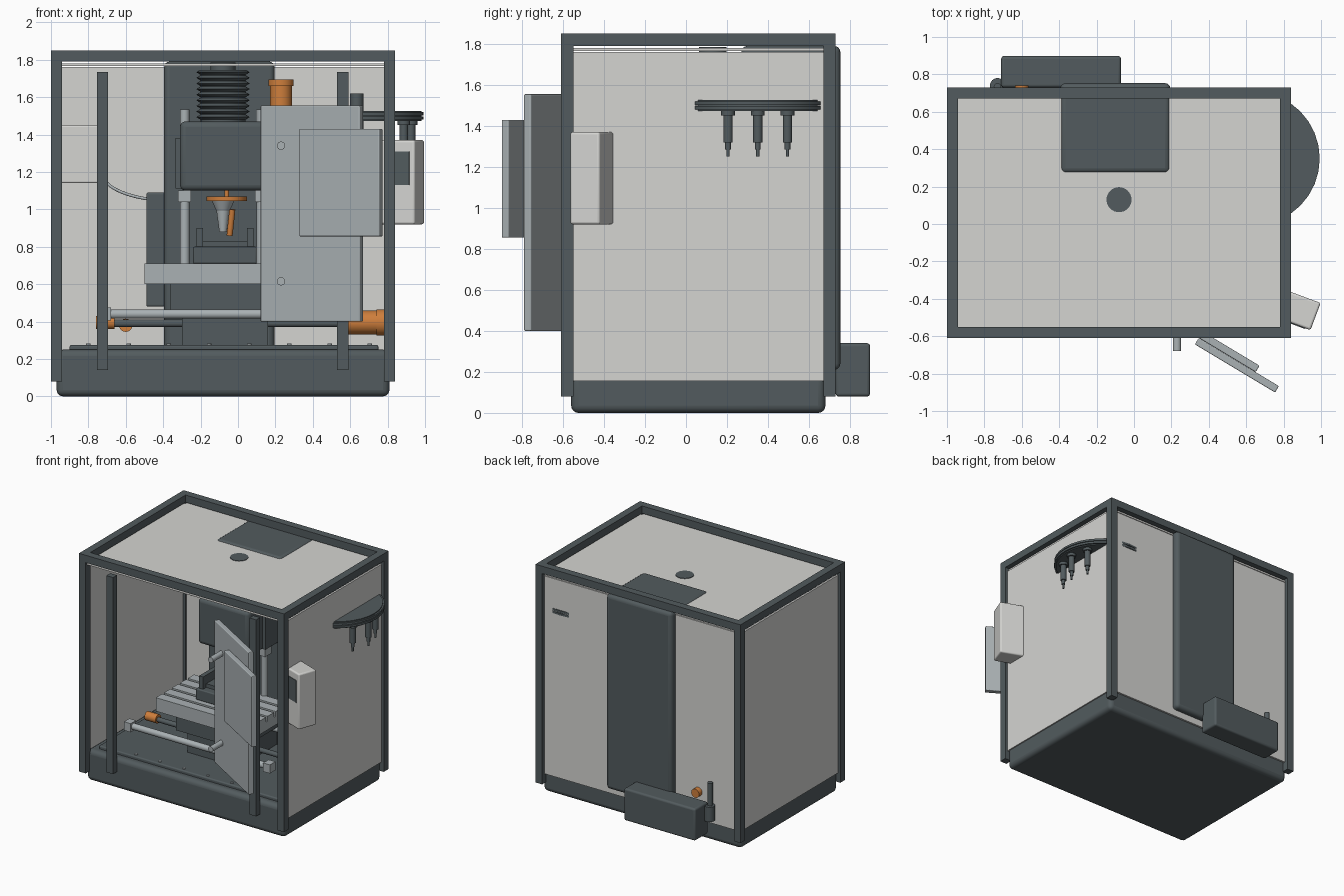
import bpy, math
from mathutils import Vector

if "Cube" in bpy.data.objects:
    bpy.data.objects.remove(bpy.data.objects["Cube"])


def material(name, rgb):
    m = bpy.data.materials.new(name)
    m.use_nodes = True
    m.diffuse_color = (*rgb, 1)
    m.node_tree.nodes["Principled BSDF"].inputs["Base Color"].default_value = (*rgb, 1)
    return m


DARK = material("dark slate", (0.085, 0.105, 0.112))
PANEL = material("panel off white", (0.66, 0.66, 0.64))
METAL = material("machined grey", (0.40, 0.44, 0.455))
ORANGE = material("motor orange", (0.62, 0.21, 0.045))


def finish(name, mat):
    ob = bpy.context.object
    ob.name = ob.data.name = name
    ob.data.materials.append(mat)
    return ob


def box(name, mat, x, y, z, bevel=0, turn=0):
    """Box from (min, max) ranges, optionally rounded and turned about z."""
    spans = (x, y, z)
    bpy.ops.mesh.primitive_cube_add(size=1, location=[sum(s) / 2 for s in spans])
    ob = finish(name, mat)
    ob.scale = [s[1] - s[0] for s in spans]
    bpy.ops.object.transform_apply(location=False, rotation=False, scale=True)
    ob.rotation_euler.z = math.radians(turn)
    if bevel:
        mod = ob.modifiers.new("rounding", "BEVEL")
        mod.width, mod.segments = bevel, 4
        bpy.ops.object.shade_smooth_by_angle()
    return ob


def rod(name, mat, a, b, r, r2=None):
    """Cylinder or cone between two points."""
    a, b = Vector(a), Vector(b)
    bpy.ops.mesh.primitive_cone_add(vertices=32, radius1=r, radius2=r if r2 is None else r2,
                                    depth=(b - a).length, location=(a + b) / 2)
    ob = finish(name, mat)
    ob.rotation_euler = (b - a).to_track_quat("Z", "Y").to_euler()
    bpy.ops.object.shade_smooth_by_angle()
    return ob


def upright(name, mat, x, y, z0, z1, r, r2=None):
    return rod(name, mat, (x, y, z0), (x, y, z1), r, r2)


# Enclosure frame
for x in ((-1, -0.94), (0.78, 0.84)):
    for y in ((-0.61, -0.55), (0.67, 0.73)):
        box("frame_post", DARK, x, y, (0.08, 1.79))
    box("frame_side_beam", DARK, x, (-0.55, 0.67), (1.79, 1.85))
for y in ((-0.61, -0.55), (0.67, 0.73)):
    box("frame_cross_beam", DARK, (-1, 0.84), y, (1.79, 1.85))
for x in (-0.725, 0.56):
    box("door_post", DARK, (x - 0.03, x + 0.03), (-0.61, -0.56), (0.14, 1.735))

# Panels
box("left_panel", PANEL, (0.805, 0.82), (-0.56, 0.69), (0.155, 1.76))
box("right_panel", PANEL, (-0.98, -0.965), (-0.56, 0.69), (0.155, 1.76))
box("back_panel", PANEL, (-0.97, 0.81), (0.685, 0.70), (0.155, 1.76))
box("roof_panel", PANEL, (-0.97, 0.81), (-0.59, 0.70), (1.765, 1.78))

# Base and chip tray
box("base", DARK, (-0.97, 0.81), (-0.56, 0.68), (0, 0.25), 0.035)
box("chip_tray", DARK, (-0.90, 0.75), (-0.50, 0.60), (0.24, 0.275), 0.01)
for i in range(8):
    upright("tray_bolt", METAL, -0.80 + i * 0.215, -0.47, 0.27, 0.282, 0.012)

# Column, rear tank and pump
box("column", DARK, (-0.395, 0.195), (0.27, 0.753), (0.21, 1.79), 0.03)
box("column_saddle", DARK, (-0.49, 0.33), (0.32, 0.60), (0.48, 1.09), 0.01)
box("coolant_tank", DARK, (-0.71, -0.07), (0.73, 0.898), (0.08, 0.34), 0.015)
upright("pump_body", DARK, -0.73, 0.74, 0.20, 0.32, 0.04)
upright("pump_stem", DARK, -0.73, 0.733, 0.32, 0.50, 0.02)
rod("coolant_motor", ORANGE, (-0.60, 0.50, 0.38), (-0.60, 0.74, 0.38), 0.035)

# Spindle head, bellows and nose
SX, SY = -0.08, 0.13
box("spindle_head", DARK, (-0.31, 0.15), (-0.08, 0.36), (1.10, 1.47), 0.03)
box("head_plate", DARK, (-0.335, 0.175), (0.10, 0.28), (1.11, 1.38))
upright("bellows_core", DARK, SX, SY, 1.45, 1.74, 0.12)
for i in range(9):
    z = 1.48 + i * 0.03
    upright("bellows_fold_lower", DARK, SX, SY, z, z + 0.013, 0.122, 0.143)
    upright("bellows_fold_upper", DARK, SX, SY, z + 0.013, z + 0.026, 0.143, 0.122)
upright("bellows_cap", DARK, SX, SY, 1.72, 1.784, 0.067)
upright("drawbar_disc", ORANGE, SX + 0.02, SY, 1.045, 1.068, 0.108)
upright("drawbar_pin", ORANGE, SX + 0.02, SY, 1.06, 1.11, 0.012)
upright("spindle_nose", METAL, SX, SY, 0.98, 1.045, 0.03, 0.06)
upright("tool_collet", METAL, SX, SY, 0.88, 0.99, 0.02, 0.035)
rod("coolant_nozzle", ORANGE, (-0.03, 0.08, 1.0), (-0.045, 0.10, 0.86), 0.016)
for x in (-0.285, 0.125):
    upright("guide_rod", METAL, x, 0.16, 0.70, 1.06, 0.026)
    box("guide_block", METAL, (x - 0.035, x + 0.035), (0.12, 0.20), (1.04, 1.10))
    upright("guide_rod_top", METAL, x, 0.24, 1.40, 1.535, 0.025)
upright("z_motor", ORANGE, 0.23, 0.20, 1.45, 1.66, 0.058)
upright("z_motor_cap", ORANGE, 0.23, 0.20, 1.66, 1.695, 0.068)

# Slotted table: a slab with raised strips
box("table_bed", METAL, (-0.50, 0.36), (-0.34, 0.15), (0.60, 0.67))
for i in range(5):
    y = -0.34 + i * 0.1025
    box("table_strip", METAL, (-0.50, 0.36), (y, y + 0.08), (0.665, 0.71))
box("saddle", DARK, (-0.36, 0.22), (-0.28, 0.30), (0.46, 0.605))
box("y_carriage", DARK, (-0.30, 0.16), (-0.22, 0.30), (0.27, 0.47))

# Vise
box("vise_bed", DARK, (-0.24, 0.10), (-0.20, 0.08), (0.71, 0.80), 0.008)
box("vise_block", DARK, (-0.20, 0.06), (-0.14, 0.04), (0.78, 0.83))
for x in (-0.205, 0.065):
    box("vise_jaw", DARK, (x - 0.018, x + 0.018), (-0.18, 0.06), (0.79, 0.90))

# Horizontal guide bars and drive screw
for y in (-0.37, 0.20):
    rod("guide_bar", METAL, (-0.70, y, 0.44), (0.55, y, 0.44), 0.025)
    for x in (-0.71, 0.54):
        box("bar_block", METAL, (x - 0.03, x + 0.03), (y - 0.035, y + 0.035), (0.405, 0.475))
rod("drive_screw", DARK, (-0.70, -0.08, 0.39), (0.60, -0.08, 0.39), 0.02)
rod("screw_bearing", ORANGE, (-0.76, -0.08, 0.395), (-0.66, -0.08, 0.395), 0.035)
box("screw_nut", ORANGE, (-0.23, 0.07), (-0.13, -0.03), (0.375, 0.41))
rod("x_motor", ORANGE, (0.59, -0.08, 0.395), (0.76, -0.08, 0.395), 0.063)
rod("x_motor_cap", ORANGE, (0.74, -0.08, 0.395), (0.785, -0.08, 0.395), 0.07)

# Tool carousel
CX, CY = 0.635, 0.35
upright("carousel_core", DARK, CX, CY, 1.472, 1.526, 0.345)
for z in (1.48, 1.502):
    upright("carousel_rim", DARK, CX, CY, z, z + 0.017, 0.358)
upright("carousel_hub", DARK, CX, CY, 1.40, 1.62, 0.036)
for i in range(12):
    a = math.radians(i * 30)
    x, y = CX + 0.29 * math.cos(a), CY + 0.29 * math.sin(a)
    if x > 0.85 or (x < 0.75 and y < 0.6):
        upright("tool_flange", DARK, x, y, 1.45, 1.474, 0.034)
        upright("tool_holder", DARK, x, y, 1.32, 1.46, 0.023)
        upright("tool_shank", DARK, x, y, 1.285, 1.33, 0.014)
        upright("tool_tip", DARK, x, y, 1.25, 1.29, 0.008)

# Open door with overlapping window leaf and hinge pegs
box("door", METAL, (0.085, 0.705), (-0.635, -0.595), (0.40, 1.555), 0.006, -31)
box("door_leaf", METAL, (0.30, 0.80), (-0.775, -0.735), (0.855, 1.43), 0.006, -31)
for z in (0.615, 1.34):
    rod("door_peg", METAL, (0.23, -0.48, z), (0.23, -0.68, z), 0.022)

# Control pendant
box("pendant", PANEL, (0.777, 0.977), (-0.5375, -0.3825), (0.92, 1.37), 0.012, -20.5)
box("pendant_screen", DARK, (0.78, 0.92), (-0.537, -0.529), (1.13, 1.31), 0, -20.5)

# Electrical cabinet and hose
box("cabinet", PANEL, (-0.96, -0.70), (0.50, 0.69), (1.14, 1.45), 0.01)
for i in range(5):
    x = -0.905 + i * 0.04
    rod("cabinet_button", PANEL, (x, 0.51, 1.39), (x, 0.495, 1.39), 0.017)
curve = bpy.data.curves.new("hose", "CURVE")
curve.dimensions, curve.bevel_depth = "3D", 0.008
spline = curve.splines.new("NURBS")
path = [(-0.70, 0.55, 1.14), (-0.66, 0.54, 1.10), (-0.58, 0.53, 1.07), (-0.48, 0.50, 1.055)]
spline.points.add(len(path) - 1)
for p, co in zip(spline.points, path):
    p.co = (*co, 1)
spline.use_endpoint_u = True
hose = bpy.data.objects.new("hose", curve)
bpy.context.collection.objects.link(hose)
curve.materials.append(METAL)
